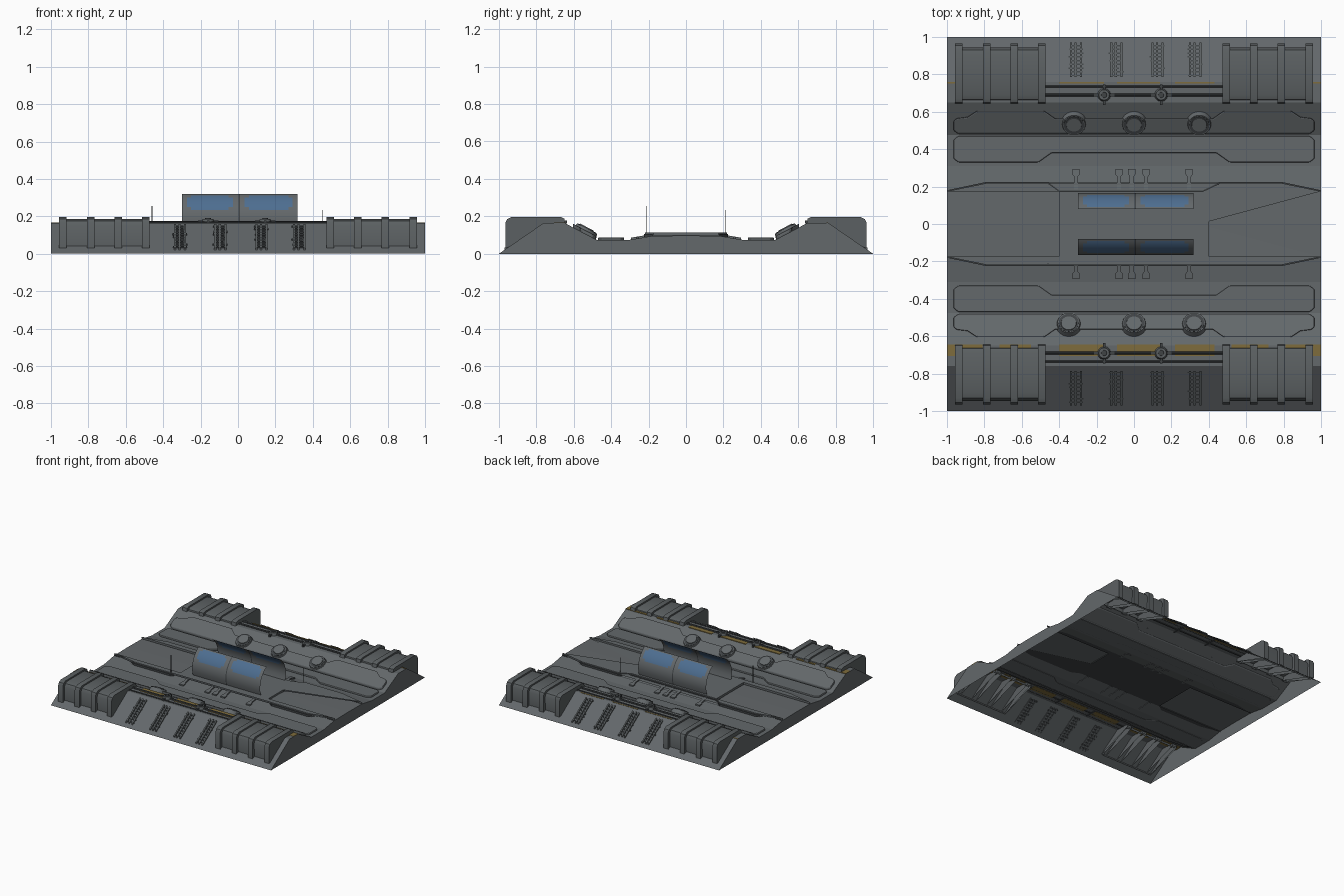
import bpy, bmesh, math, random

if "Cube" in bpy.data.objects:
    bpy.data.objects.remove(bpy.data.objects["Cube"])
random.seed(4)


def mat(name, c):
    m = bpy.data.materials.new(name)
    m.diffuse_color = (*c, 1)
    m.use_nodes = True
    m.node_tree.nodes["Principled BSDF"].inputs["Base Color"].default_value = m.diffuse_color
    return m


HULL = mat("hull grey", (0.125, 0.138, 0.145))
POD = mat("pod grey", (0.105, 0.117, 0.122))
DARK = mat("dark metal", (0.05, 0.056, 0.06))
BLUE = mat("window blue", (0.075, 0.155, 0.28))
YELLOW = mat("worn yellow", (0.21, 0.15, 0.045))

# Half profile of the hull: (distance from centre line, height)
PROFILE = [(0, .097), (.18, .095), (.31, .073), (.475, .073), (.65, .165), (.76, .165), (1, 0)]


def surf(y):
    y = abs(y)
    for (a, za), (b, zb) in zip(PROFILE, PROFILE[1:]):
        if y <= b:
            return za + (zb - za) * (y - a) / (b - a)
    return 0


def finish(bm, name, mats, bevel=0, smooth=False, recalc=True):
    if recalc:
        bmesh.ops.recalc_face_normals(bm, faces=bm.faces)
    me = bpy.data.meshes.new(name)
    bm.to_mesh(me)
    bm.free()
    ob = bpy.data.objects.new(name, me)
    bpy.context.collection.objects.link(ob)
    for m in mats:
        me.materials.append(m)
    if bevel:
        b = ob.modifiers.new("bevel", 'BEVEL')
        b.width, b.segments, b.limit_method = bevel, 2, 'ANGLE'
    if smooth:
        bpy.context.view_layer.objects.active = ob
        ob.select_set(True)
        bpy.ops.object.shade_smooth_by_angle(angle=math.radians(35))
        ob.select_set(False)
    return ob


def prisms(name, pts, spans, m, smooth=False):
    """Extrude a y-z profile along x over each span, open underneath."""
    bm = bmesh.new()
    for x0, x1 in spans:
        a = [bm.verts.new((x0, y, z)) for y, z in pts]
        b = [bm.verts.new((x1, y, z)) for y, z in pts]
        bm.faces.new(a)
        bm.faces.new(b[::-1])
        for i in range(len(pts) - 1):
            bm.faces.new((a[i + 1], a[i], b[i], b[i + 1]))
    return finish(bm, name, [m], smooth=smooth)


def plates(name, outlines, h, m, z=None, bevel=0):
    """Extrude x-y outlines upwards, following the hull unless z is given."""
    bm = bmesh.new()
    for o in outlines:
        base = [surf(y) if z is None else z for x, y in o]
        lo = [bm.verts.new((x, y, b - .004)) for (x, y), b in zip(o, base)]
        hi = [bm.verts.new((x, y, b + h)) for (x, y), b in zip(o, base)]
        bm.faces.new(hi)
        bm.faces.new(lo[::-1])
        n = len(o)
        for i in range(n):
            j = (i + 1) % n
            bm.faces.new((lo[i], lo[j], hi[j], hi[i]))
    return finish(bm, name, [m], bevel)


def rect(x0, x1, y0, y1):
    return [(x0, y0), (x1, y0), (x1, y1), (x0, y1)]


def both(half):
    """Mirror an outline half (x > 0, running outwards) across x = 0."""
    return half + [(-x, y) for x, y in half[::-1]]


def flip(o, s):
    return [(x, y * s) for x, y in o]


def cone(name, x, y, z, r1, r2, h, m, tilt=0, n=24):
    bpy.ops.mesh.primitive_cone_add(vertices=n, radius1=r1, radius2=r2, depth=h,
                                    location=(x, y, z), rotation=(tilt, 0, 0))
    ob = bpy.context.object
    ob.name = name
    ob.data.materials.append(m)
    bpy.ops.object.shade_smooth_by_angle(angle=math.radians(35))


def pipe(name, x0, x1, y, r):
    bpy.ops.mesh.primitive_cylinder_add(vertices=8, radius=r, depth=x1 - x0,
                                        location=((x0 + x1) / 2, y, .168), rotation=(0, math.pi / 2, 0))
    bpy.context.object.name = name
    bpy.context.object.data.materials.append(DARK)


# Hull shell with end walls, open below
prisms("hull_shell", [(-y, z) for y, z in PROFILE[:0:-1]] + PROFILE, [(-1, 1)], HULL)

# Central raised deck with stepped edges, dark lip under it
edge = [(.40, .175), (.46, .218), (.79, .218), (.86, .175), (1, .175)]
loop = both(edge)
deck = loop + [(x, -y) for x, y in loop[::-1]]
plates("central_deck", [deck], .010, HULL, z=.104)
plates("deck_lip", [[(x, y * 1.03) for x, y in deck]], .012, DARK, z=.093)

for s, side in ((-1, "front"), (1, "back")):
    # Lower trim panel on the flat floor
    lower = both([(.44, .38), (.51, .33), (.95, .33), (.965, .345), (.965, .455), (.95, .47)])
    lower = [(.44, .38), (.51, .33), (.94, .33), (.965, .35), (.965, .45), (.94, .47)]
    plates(side + "_lower_panel", [flip(both(lower), s)], .014, HULL, bevel=.006)
    # Upper trim panel on the slope
    upper = [(.42, .563), (.48, .605), (.84, .605), (.89, .572), (.95, .565), (.965, .55), (.965, .50), (.94, .482)]
    plates(side + "_upper_panel", [flip(both(upper), s)], .02, HULL, bevel=.007)
    # Round hatches on the slope
    tilt = s * math.atan(.092 / .175)
    for x in (-.335, 0, .335):
        x += .014 * s if x else 0
        y = s * .535
        cone(side + "_hatch_ring", x, y, surf(y) + .016, .068, .06, .03, HULL, tilt)
        cone(side + "_hatch_groove", x, y, surf(y) + .018, .054, .054, .031, DARK, tilt)
        cone(side + "_hatch_lid", x, y + s * .003, surf(y) + .022, .05, .04, .036, HULL, tilt)
    # Feed lines from the deck
    feeds = []
    for x in (-.31, -.08, -.012, .065, .295):
        f = [(.011, .185), (.011, .255), (.019, .265), (.019, .293)]
        feeds.append([(x + a, s * b) for a, b in f] + [(x - a, s * b) for a, b in f[::-1]])
    plates(side + "_feed_lines", feeds, .010, HULL)
    # Ribbed corner pods
    body = [(.94, .03), (.945, .15), (.93, .175), (.90, .185), (.69, .185), (.665, .175), (.655, .14)]
    rib = [(.965, .03), (.965, .165), (.955, .185), (.93, .197), (.67, .197), (.65, .188), (.64, .14)]
    prisms(side + "_pod_bodies", flip_yz := [(y * s, z) for y, z in body], [(-.95, -.48), (.48, .95)], POD, True)
    ribs = [(k * c - .021, k * c + .021) for k in (-1, 1) for c in (.937, .787, .64, .493)]
    prisms(side + "_pod_ribs", [(y * s, z) for y, z in rib], ribs, POD, True)
    # Pipes and valves along the ridge
    pipe(side + "_ridge_pipe", -.48, .48, s * .69, .008)
    pipe(side + "_thin_pipe", -.48, .48, s * .735, .005)
    for x in (-.16, .145):
        cone(side + "_valve", x, s * .69, .175, .036, .028, .022, POD, n=12)
        cone(side + "_valve_cap", x, s * .69, .18, .018, .015, .022, DARK, n=12)
        plates(side + "_valve_cross", [rect(x - .055, x + .055, s * .69 - .007, s * .69 + .007),
                                       rect(x - .007, x + .007, s * .69 - .055, s * .69 + .055)],
               .012, DARK, z=.165)
    # Worn yellow stripes
    ya, yb = (-.705, -.645) if s < 0 else (.75, .759)
    spans = [(-1, -.81), (-.72, -.55), (-.4, -.16), (-.09, .14), (.22, .43), (.52, .72), (.81, 1)]
    plates(side + "_stripes", [rect(a, b, ya, yb) for a, b in spans], .002, YELLOW, z=.165)
    # Rough machinery strips on the outer slope
    bars, rungs = [], []
    for x in (-.31, -.095, .125, .327):
        for dx in (-.032, -.008, .022):
            bars.append(rect(x + dx, x + dx + .011, s * .785, s * .97))
        for i in range(9):
            y = s * (.79 + i * .02)
            w = random.uniform(.02, .042)
            rungs.append(rect(x - w, x + random.uniform(.015, .042), y, y + s * .007))
    plates(side + "_machinery_bars", bars, .011, POD)
    plates(side + "_machinery_rungs", rungs, .007, DARK)
    # Curved canopy sheet with two rounded windows
    xs = [-.3, -.272, -.25, -.05, -.028, .003, .011, .036, .058, .27, .292, .318]
    angles = [-20, -8, 4, 14, 22, 28, 36, 44, 51, 57, 61]
    bm = bmesh.new()
    grid = []
    for i, a in enumerate(angles):
        t = math.radians(a)
        grid.append([bm.verts.new((x, s * .167 * math.cos(t), .172 + .167 * math.sin(t))) for x in xs])
    for i in range(len(angles) - 1):
        for j in range(len(xs) - 1):
            q = [grid[i][j], grid[i][j + 1], grid[i + 1][j + 1], grid[i + 1][j]]
            f = bm.faces.new(q if s < 0 else q[::-1])
            row = 4 <= i <= 8
            corner = i in (4, 8) and j in (1, 3, 7, 9)
            if row and j in (1, 2, 3, 7, 8, 9) and not corner:
                f.material_index = 1
            elif j == 5:
                f.material_index = 2
    finish(bm, side + "_canopy", [HULL, BLUE, DARK], smooth=True, recalc=False)

# Thin aerials beside the deck
for x, y, top in ((-.46, -.213, .255), (.45, .21, .235)):
    plates("aerial", [rect(x - .002, x + .002, y - .002, y + .002)], top - .1, DARK, z=.1)
